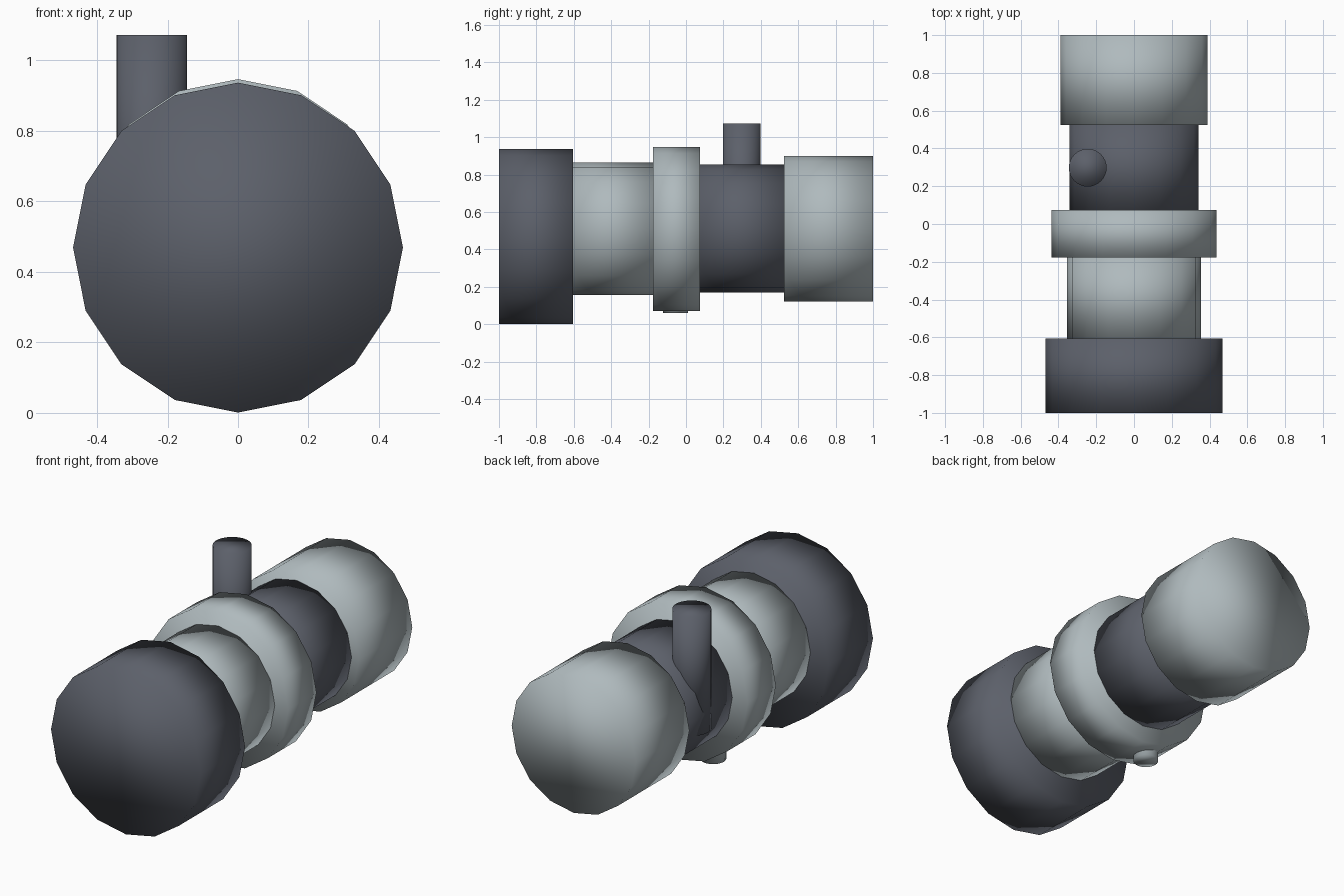
import bpy
import math

if "Cube" in bpy.data.objects:
    bpy.data.objects.remove(bpy.data.objects["Cube"])


def material(name, colour):
    m = bpy.data.materials.new(name)
    m.diffuse_color = (*colour, 1.0)
    m.use_nodes = True
    m.node_tree.nodes["Principled BSDF"].inputs["Base Color"].default_value = m.diffuse_color
    return m


DARK = material("dark grey", (0.107, 0.117, 0.144))
LIGHT = material("light grey", (0.43, 0.49, 0.51))


def cylinder(name, radius, depth, location, mat, sides, rotation=(0, 0, 0)):
    bpy.ops.mesh.primitive_cylinder_add(vertices=sides, radius=radius, depth=depth,
                                        location=location, rotation=rotation)
    obj = bpy.context.object
    obj.name = name
    obj.data.materials.append(mat)
    bpy.ops.object.shade_smooth()
    return obj


def barrel(name, radius, y0, y1, z, mat):
    # 16-sided section lying along y
    cylinder(name, radius, y1 - y0, (0, (y0 + y1) / 2, z), mat, 16, (math.pi / 2, 0, 0))


def post(name, radius, x, y, z0, z1, mat):
    # round upright pin
    cylinder(name, radius, z1 - z0, (x, y, (z0 + z1) / 2), mat, 32)


# Barrel sections from front to back
barrel("front_cap", 0.468, -1.0, -0.605, 0.469, DARK)
barrel("front_tube", 0.354, -0.605, -0.177, 0.51, LIGHT)
barrel("collar_ring", 0.438, -0.177, 0.075, 0.509, LIGHT)
barrel("rear_tube", 0.342, 0.075, 0.525, 0.511, DARK)
barrel("rear_cap", 0.389, 0.525, 1.0, 0.511, LIGHT)

# Upright knob on the left side and small stud under the ring
post("side_knob", 0.1, -0.245, 0.298, 0.40, 1.073, DARK)
post("bottom_stud", 0.067, -0.13, -0.057, 0.06, 0.3, LIGHT)
